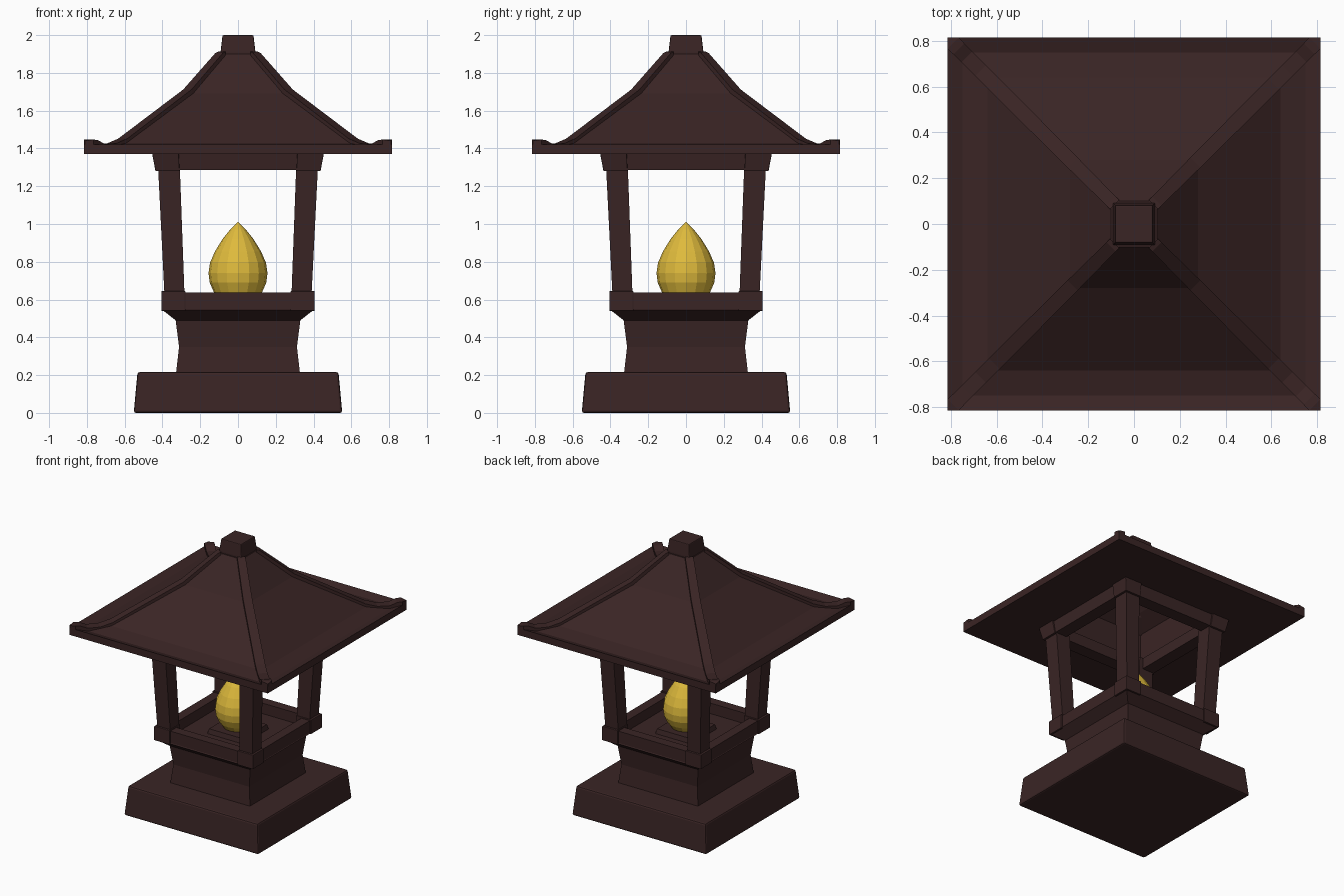
import bpy, bmesh, math

if "Cube" in bpy.data.objects:
    bpy.data.objects.remove(bpy.data.objects["Cube"])


def material(name, rgb):
    m = bpy.data.materials.new(name)
    m.diffuse_color = (*rgb, 1)
    m.use_nodes = True
    m.node_tree.nodes["Principled BSDF"].inputs["Base Color"].default_value = m.diffuse_color
    return m


WOOD = material("dark_brown", (0.042, 0.018, 0.018))
GOLD = material("flame_gold", (0.73, 0.49, 0.045))


def loft(name, rings, mat=WOOD, closed=False, bevel=0):
    """Skin a list of equal-length point rings; closed joins last to first."""
    bm = bmesh.new()
    vs = [[bm.verts.new(p) for p in ring] for ring in rings]
    n = len(rings[0])
    pairs = list(zip(vs, vs[1:])) + ([(vs[-1], vs[0])] if closed else [])
    for a, b in pairs:
        for i in range(n):
            j = (i + 1) % n
            bm.faces.new((a[i], a[j], b[j], b[i]))
    if not closed:
        bm.faces.new(vs[0][::-1])
        bm.faces.new(vs[-1])
    bmesh.ops.recalc_face_normals(bm, faces=bm.faces)
    me = bpy.data.meshes.new(name)
    bm.to_mesh(me)
    bm.free()
    me.materials.append(mat)
    ob = bpy.data.objects.new(name, me)
    bpy.context.collection.objects.link(ob)
    if bevel:
        mod = ob.modifiers.new("edge", 'BEVEL')
        mod.width = bevel
        mod.segments = 2
        mod.limit_method = 'ANGLE'
    return ob


def square(h, z):
    return [(-h, -h, z), (h, -h, z), (h, h, z), (-h, h, z)]


def square_loft(name, profile, **kw):
    return loft(name, [square(h, z) for h, z in profile], **kw)


# stone foot and waisted pedestal with flared top
square_loft("base", [(0.552, 0), (0.532, 0.216)], bevel=0.012)
square_loft("pedestal", [(0.328, 0.21), (0.312, 0.35), (0.33, 0.49),
                         (0.40, 0.545), (0.39, 0.56)])

# lower railing, hollow tray with a small stand for the flame
square_loft("lower_rail", [(0.396, 0.545), (0.396, 0.638), (0.325, 0.638),
                           (0.325, 0.545)], closed=True)
square_loft("flame_stand", [(0.15, 0.55), (0.14, 0.595)])

# upper beams
square_loft("upper_beam", [(0.43, 1.285), (0.442, 1.375), (0.345, 1.375),
                           (0.335, 1.285)], closed=True)


# four corners: foot block, leaning post, cap block, roof ridge
def corner_box(name, sx, sy, sections, **kw):
    rings = [[(sx * a, sy * a, z), (sx * b, sy * a, z),
              (sx * b, sy * b, z), (sx * a, sy * b, z)]
             for a, b, z in sections]
    loft(name, rings, **kw)


# ridge spine: distance along each axis, half spread, top height, bottom height
RIDGE = [(0.085, 0.02, 1.912, 1.86), (0.10, 0.02, 1.905, 1.86),
         (0.268, 0.022, 1.712, 1.64), (0.61, 0.024, 1.452, 1.39),
         (0.67, 0.024, 1.426, 1.38), (0.73, 0.024, 1.424, 1.38),
         (0.765, 0.024, 1.444, 1.372), (0.79, 0.025, 1.447, 1.372),
         (0.813, 0.002, 1.44, 1.372)]

for side, sx in (("right", 1), ("left", -1)):
    for end, sy in (("front", -1), ("back", 1)):
        tag = end + "_" + side
        corner_box(tag + "_foot_block", sx, sy,
                   [(0.278, 0.406, 0.54), (0.278, 0.406, 0.645)], bevel=0.004)
        corner_box(tag + "_post", sx, sy,
                   [(0.283, 0.389, 0.62), (0.308, 0.423, 1.30)])
        corner_box(tag + "_cap_block", sx, sy,
                   [(0.309, 0.437, 1.28), (0.314, 0.455, 1.375)], bevel=0.004)
        rings = []
        for r, d, top, low in RIDGE:
            p, q = (sx * (r + d), sy * (r - d)), (sx * (r - d), sy * (r + d))
            rings.append([(*p, low), (*p, top), (*q, top), (*q, low)])
        loft(tag + "_roof_ridge", rings)

# hollow curved roof with raised eave lip
square_loft("roof", [(0.815, 1.37), (0.815, 1.422), (0.75, 1.402),
                     (0.64, 1.428), (0.28, 1.692), (0.10, 1.90),
                     (0.02, 1.90), (0.02, 1.86), (0.09, 1.85),
                     (0.255, 1.66), (0.36, 1.58), (0.36, 1.37)], closed=True)
square_loft("roof_finial", [(0.092, 1.88), (0.092, 1.912), (0.082, 2.0)],
            bevel=0.006)

# teardrop flame
FLAME = [(0.05, 0.585), (0.10, 0.60), (0.128, 0.64), (0.15, 0.69),
         (0.156, 0.74), (0.148, 0.795), (0.122, 0.855), (0.082, 0.92),
         (0.042, 0.97), (0.001, 1.01)]
N = 16
loft("flame", [[(r * math.cos(2 * math.pi * i / N),
                 r * math.sin(2 * math.pi * i / N), z) for i in range(N)]
               for r, z in FLAME], mat=GOLD)
